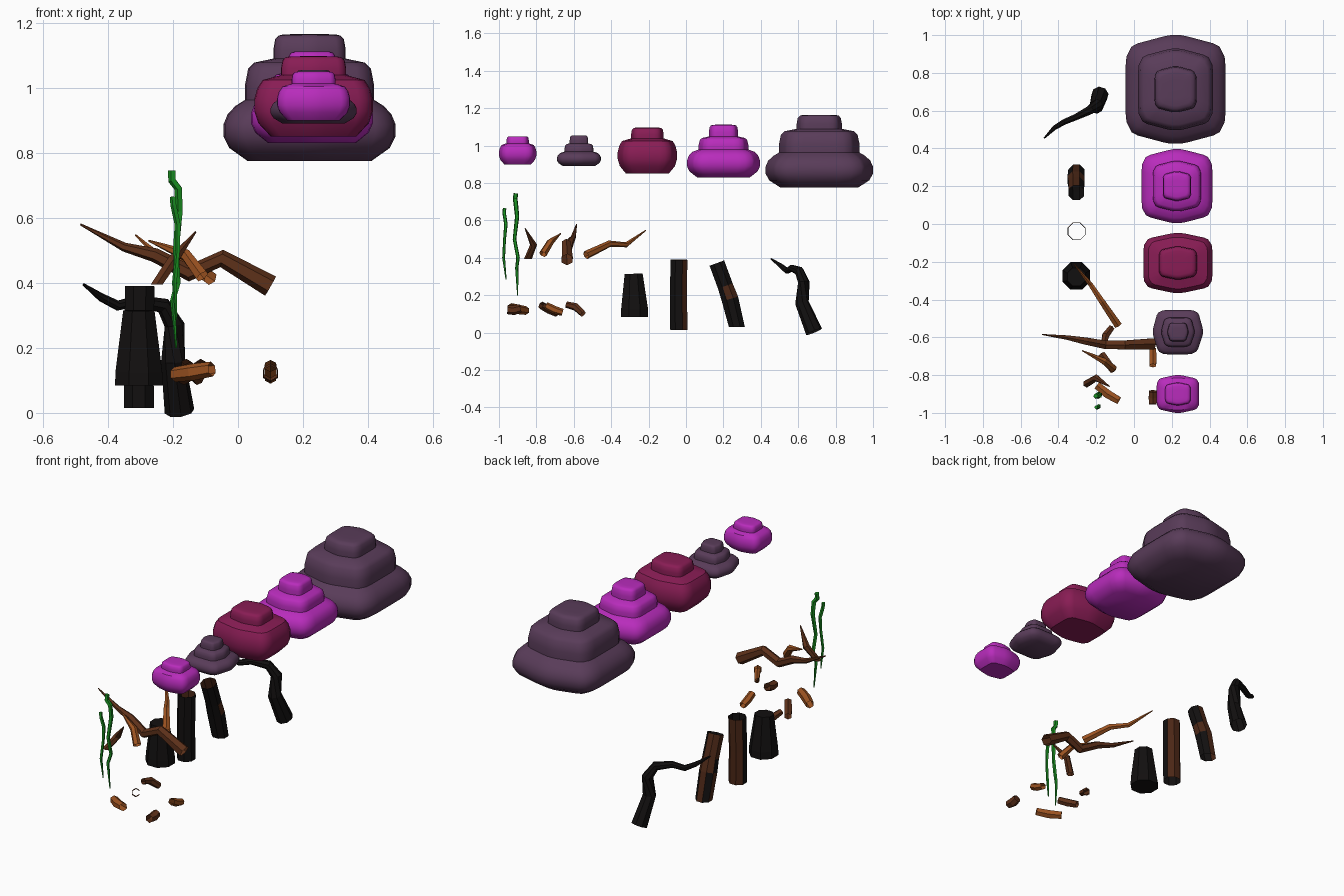
import bpy, bmesh, math
from mathutils import Vector

if "Cube" in bpy.data.objects:
    bpy.data.objects.remove(bpy.data.objects["Cube"])


def material(name, rgb):
    m = bpy.data.materials.new(name)
    m.diffuse_color = (*rgb, 1)
    m.use_nodes = True
    m.node_tree.nodes["Principled BSDF"].inputs["Base Color"].default_value = m.diffuse_color
    return m


PLUM = material("plum", (0.1, 0.045, 0.1))
MAGENTA = material("magenta", (0.48, 0.025, 0.5))
CRIMSON = material("crimson", (0.25, 0.012, 0.09))
BLACK = material("charred_bark", (0.006, 0.005, 0.005))
BARK = material("dark_bark", (0.07, 0.02, 0.008))
BROWN = material("brown_wood", (0.11, 0.03, 0.01))
ORANGE = material("orange_wood", (0.33, 0.085, 0.015))
GREEN = material("vine_green", (0.01, 0.28, 0.015))


def finish(name, bm, mats, smooth=False):
    bmesh.ops.recalc_face_normals(bm, faces=bm.faces)
    me = bpy.data.meshes.new(name)
    bm.to_mesh(me)
    bm.free()
    for m in mats:
        me.materials.append(m)
    if smooth:
        me.shade_smooth()
        me.set_sharp_from_angle(angle=math.radians(40))
    ob = bpy.data.objects.new(name, me)
    bpy.context.collection.objects.link(ob)
    return ob


def bridge(bm, rings):
    for a, b in zip(rings, rings[1:]):
        n = len(a)
        for i in range(n):
            bm.faces.new((a[i], a[(i + 1) % n], b[(i + 1) % n], b[i]))


def rounded(poly, rounds=2):
    """Cut the corners of a polygon, then fit it to -1..1 on both axes."""
    for _ in range(rounds):
        out = []
        for i, p in enumerate(poly):
            q = poly[(i + 1) % len(poly)]
            for t in (0.14, 0.86):
                out.append((p[0] + (q[0] - p[0]) * t, p[1] + (q[1] - p[1]) * t))
        poly = out
    mx = max(abs(p[0]) for p in poly)
    my = max(abs(p[1]) for p in poly)
    return [(x / mx, y / my) for x, y in poly]


HEX_Y = rounded([(-1, -.8), (0, -1.05), (1, -.8), (1, .8), (0, 1.05), (-1, .8)])
HEX_X = rounded([(-1.05, 0), (-.76, -1), (.74, -1), (1.05, 0), (.8, 1), (-.8, 1)])


def foliage(name, mat, outline, x0, x1, y0, y1, zb, tiers):
    cx, cy, hx, hy = (x0 + x1) / 2, (y0 + y1) / 2, (x1 - x0) / 2, (y1 - y0) / 2
    prof, z0 = [], zb
    for k, (f, z1) in enumerate(tiers):
        h = z1 - z0
        if k == 0:
            prof += [(.72, zb), (.93, zb + .22 * h), (1, zb + .42 * h), (1, zb + .62 * h)]
        else:
            prof += [(f, z0 + .06 * h), (f, z0 + .4 * h)]
        prof += [(f * .95, z0 + .8 * h), (f * .86, z1 - .06 * h)]
        z0 = z1
    prof += [(f * .72, z1 - .01 * h), (f * .4, z1)]
    bm = bmesh.new()
    rings = [[bm.verts.new((cx + hx * s * u, cy + hy * s * v, z)) for u, v in outline]
             for s, z in prof]
    bridge(bm, rings)
    bm.faces.new(rings[0][::-1])
    bm.faces.new(rings[-1])
    finish(name, bm, [mat], True)


def limb(name, pts, sides, mats, cap=False):
    """Faceted tube through (x, y, z, radius) points, open at the ends unless capped."""
    P = [Vector(p[:3]) for p in pts]
    main = (P[-1] - P[0]).normalized()
    ref = Vector((0, 1, 0)) if abs(main.z) > .8 else Vector((0, 0, 1))
    bm, rings = bmesh.new(), []
    for i, p in enumerate(P):
        a, b = P[max(i - 1, 0)], P[min(i + 1, len(P) - 1)]
        t = (b - a).normalized()
        if i == 0 and abs(main.z) > .8:
            t = Vector((0, 0, math.copysign(1, main.z)))   # level cut base
        u = ref.cross(t).normalized()
        v = t.cross(u)
        r = pts[i][3]
        rings.append([bm.verts.new(p + r * (u * math.cos(w) + v * math.sin(w)))
                      for w in (math.tau * (k + .5) / sides for k in range(sides))])
    bridge(bm, rings)
    if cap:
        bm.faces.new(rings[0])
        bm.faces.new(rings[-1])
    bm.normal_update()
    if len(mats) > 1:   # lighter bark on one flank
        for f in bm.faces:
            d = f.calc_center_median() - min(P, key=lambda q: (q - f.calc_center_median()).length)
            f.material_index = int(d.y > 0.012)
    finish(name, bm, mats)


# Tiered foliage clumps
foliage("foliage_large", PLUM, HEX_Y, -.045, .485, .425, 1, .775,
        [(1, .955), (.75, 1.085), (.42, 1.165)])
foliage("foliage_medium", MAGENTA, HEX_Y, .04, .415, .005, .396, .83,
        [(1, .975), (.68, 1.045), (.4, 1.112)])
foliage("foliage_round", CRIMSON, HEX_Y, .05, .415, -.365, -.048, .85,
        [(1, 1.035), (.55, 1.097)])
foliage("foliage_small", PLUM, HEX_X, .1, .365, -.69, -.455, .89,
        [(1, .965), (.66, 1.01), (.42, 1.055)])
foliage("foliage_tiny", MAGENTA, HEX_Y, .12, .345, -1, -.8, .9,
        [(1, 1.01), (.6, 1.05)])

# Trunks
limb("trunk_stump", [(-.305, -.275, .085, .079), (-.305, -.275, .125, .078),
                     (-.305, -.28, .315, .052)], 8, [BLACK], True)
limb("trunk_straight", [(-.305, -.038, .015, .05), (-.305, -.04, .2, .049),
                        (-.302, -.038, .39, .049)], 8, [BLACK, BARK])
limb("trunk_leaning", [(-.305, .272, .03, .046), (-.307, .235, .18, .049),
                       (-.305, .21, .25, .045), (-.305, .165, .372, .045)], 8, [BLACK, BARK])
limb("trunk_crooked", [(-.18, .685, .005, .046), (-.2, .62, .16, .037), (-.195, .63, .27, .031),
                       (-.23, .605, .33, .025), (-.31, .565, .345, .018), (-.37, .54, .33, .016),
                       (-.42, .51, .355, .013), (-.475, .455, .395, .004)], 8, [BLACK])

# Branches, thick end first
limb("branch_long", [(.1, -.635, .39, .034), (-.05, -.64, .475, .027), (-.15, -.64, .43, .026),
                     (-.255, -.62, .485, .022), (-.35, -.602, .51, .014),
                     (-.485, -.585, .58, .003)], 6, [BROWN])
limb("branch_bent", [(-.085, -.535, .415, .023), (-.17, -.41, .475, .018),
                     (-.23, -.32, .47, .014), (-.315, -.215, .547, .003)], 6, [ORANGE])
limb("branch_twig_dark", [(-.25, -.845, .395, .021), (-.2, -.815, .47, .019),
                          (-.13, -.86, .557, .003)], 6, [BROWN])
limb("branch_twig_light", [(-.11, -.765, .42, .022), (-.16, -.725, .485, .019),
                           (-.275, -.67, .53, .003)], 6, [ORANGE])

# Small hollow broken pieces
pieces = [
    (ORANGE, [(-.195, -.855, .118, .023), (-.14, -.9, .125, .026), (-.08, -.935, .135, .023)]),
    (BROWN, [(.1, -.885, .13, .023), (.1, -.92, .12, .026), (.1, -.955, .122, .023)]),
    (ORANGE, [(.1, -.66, .108, .019), (.1, -.705, .122, .022), (.1, -.75, .145, .02)]),
    (BROWN, [(-.16, -.64, .15, .017), (-.15, -.59, .138, .021), (-.12, -.55, .1, .018)]),
    (BROWN, [(-.17, -.69, .105, .021), (-.14, -.735, .125, .023), (-.11, -.775, .147, .021)]),
]
for i, (mat, pts) in enumerate(pieces):
    limb(f"wood_piece_{i + 1}", pts, 6, [mat])

# Hanging vines
limb("vine_long", [(-.19, -.9, .2, .003), (-.2, -.905, .345, .009), (-.185, -.898, .4, .01),
                   (-.19, -.917, .5, .01), (-.18, -.903, .62, .012), (-.183, -.91, .69, .013),
                   (-.202, -.913, .715, .013), (-.202, -.91, .745, .013)], 5, [GREEN], True)
limb("vine_short", [(-.19, -.962, .285, .003), (-.195, -.975, .4, .008), (-.185, -.97, .5, .008),
                    (-.185, -.963, .58, .01), (-.198, -.972, .64, .01),
                    (-.2, -.97, .665, .01)], 5, [GREEN], True)
